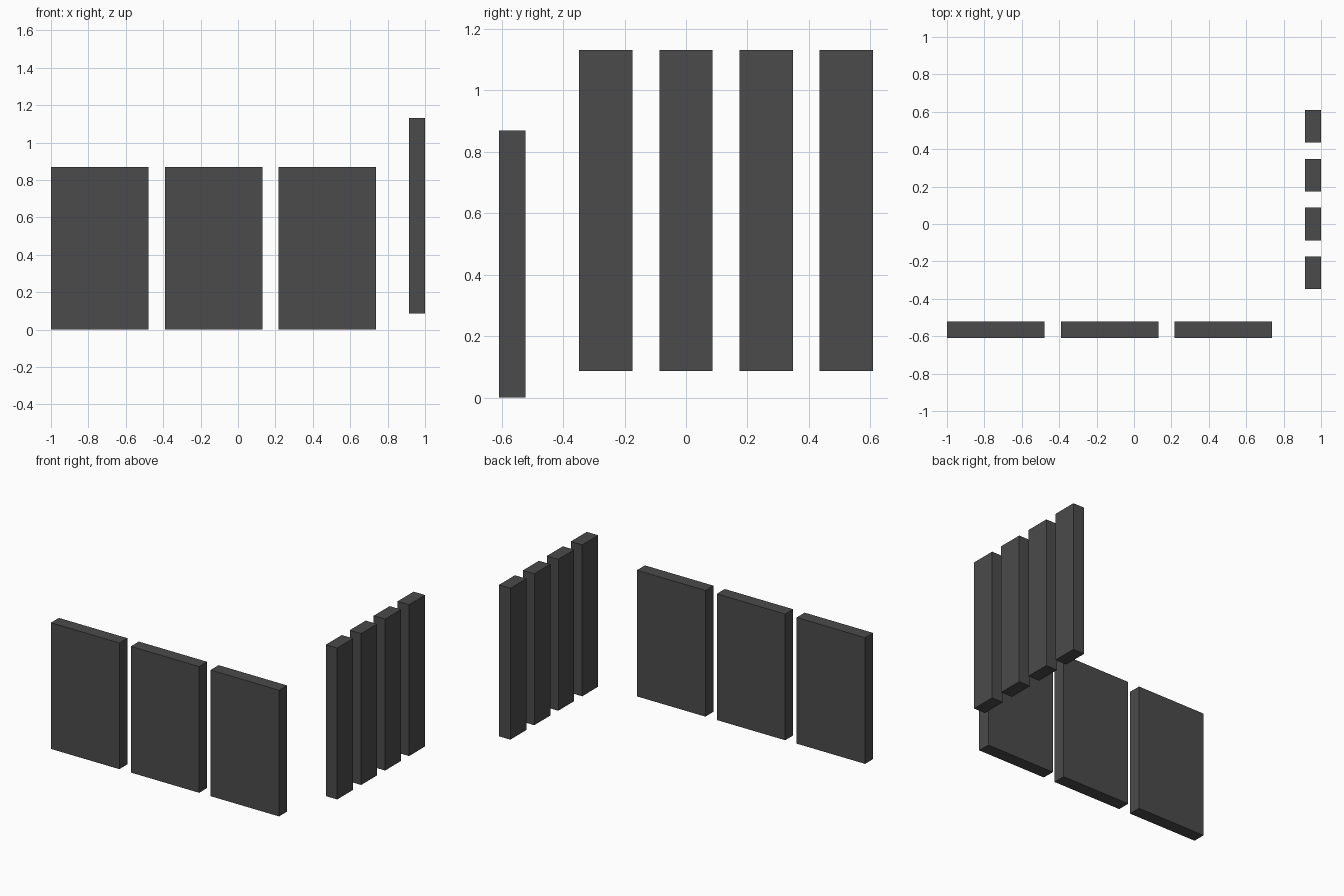
import bpy
import bmesh
from mathutils import Vector

if "Cube" in bpy.data.objects:
    bpy.data.objects.remove(bpy.data.objects["Cube"])

U = 2 / 23  # one grid unit; the model is 23 units long

charcoal = bpy.data.materials.new("charcoal")
charcoal.diffuse_color = (0.07, 0.07, 0.07, 1)
charcoal.use_nodes = True
charcoal.node_tree.nodes["Principled BSDF"].inputs["Base Color"].default_value = charcoal.diffuse_color


def box(name, low, high):
    """Box between two corners given in grid units."""
    low, high = Vector(low) * U, Vector(high) * U
    centre, size = (low + high) / 2, high - low
    bm = bmesh.new()
    bmesh.ops.create_cube(bm, size=1)
    bmesh.ops.scale(bm, vec=size, verts=bm.verts)
    mesh = bpy.data.meshes.new(name)
    bm.to_mesh(mesh)
    bm.free()
    mesh.materials.append(charcoal)
    obj = bpy.data.objects.new(name, mesh)
    obj.location = centre
    bpy.context.collection.objects.link(obj)


# Three wide panels along the front
for i in range(3):
    x = -11.5 + 7 * i
    box(f"wide_panel_{i + 1}", (x, -7, 0), (x + 6, -6, 10))

# Four tall raised slats along the right side
for i in range(4):
    y = -4 + 3 * i
    box(f"tall_slat_{i + 1}", (10.5, y, 1), (11.5, y + 2, 13))
